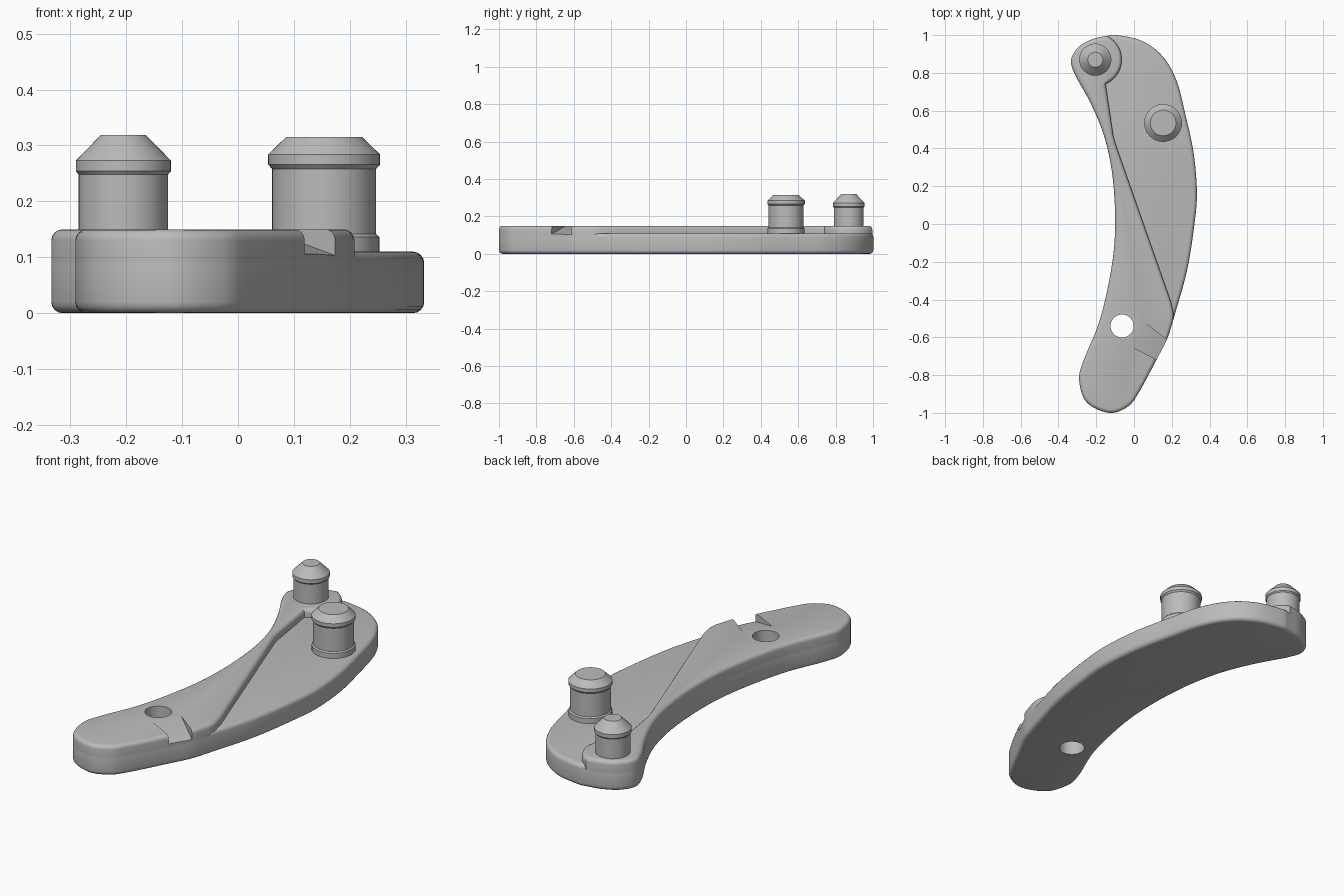
import bpy, bmesh, math
from mathutils import Vector

cube = bpy.data.objects.get("Cube")
if cube:
    bpy.data.objects.remove(cube, do_unlink=True)

grey = bpy.data.materials.new("plain grey")
grey.use_nodes = True
colour = (0.5, 0.5, 0.5, 1)
grey.diffuse_color = colour
grey.node_tree.nodes["Principled BSDF"].inputs["Base Color"].default_value = colour


def spline(points, steps=6):
    """Smooth open path through the points, without the last one."""
    p = [Vector(q) for q in points]
    p = [2 * p[0] - p[1]] + p + [2 * p[-1] - p[-2]]
    path = []
    for a, b, c, d in zip(p, p[1:], p[2:], p[3:]):
        for i in range(steps):
            t = i / steps
            path.append(b + (c - a) * t / 2 + (2 * a - 5 * b + 4 * c - d) * t * t / 2
                        + (3 * b - a - 3 * c + d) * t ** 3 / 2)
    return path


def arc(centre, radius, start, end, steps):
    return [Vector((centre[0] + radius * math.cos(a), centre[1] + radius * math.sin(a)))
            for a in (math.radians(start + (end - start) * i / steps) for i in range(steps))]


def inward(path):
    """Inward normals of a closed counter-clockwise path."""
    result = []
    for i in range(len(path)):
        t = (path[(i + 1) % len(path)] - path[i - 1]).normalized()
        result.append(Vector((-t.y, t.x)))
    return result


def loft(name, path, rings):
    """Closed solid from copies of a path, each ring given as (height, inset)."""
    bm = bmesh.new()
    normals = inward(path)
    loops = [[bm.verts.new((*(p + n * inset), z)) for p, n in zip(path, normals)]
             for z, inset in rings]
    for low, high in zip(loops, loops[1:]):
        for i in range(len(path)):
            j = (i + 1) % len(path)
            bm.faces.new((low[i], low[j], high[j], high[i]))
    bm.faces.new(loops[0][::-1])
    bm.faces.new(loops[-1])
    bmesh.ops.recalc_face_normals(bm, faces=bm.faces)
    mesh = bpy.data.meshes.new(name)
    bm.to_mesh(mesh)
    bm.free()
    mesh.materials.append(grey)
    obj = bpy.data.objects.new(name, mesh)
    bpy.context.collection.objects.link(obj)
    return obj


def smooth(obj, angle=32):
    bpy.ops.object.select_all(action="DESELECT")
    obj.select_set(True)
    bpy.context.view_layer.objects.active = obj
    bpy.ops.object.shade_smooth_by_angle(angle=math.radians(angle))


def cut(obj, cutter):
    bpy.context.view_layer.objects.active = obj
    mod = obj.modifiers.new("cut", "BOOLEAN")
    mod.operation, mod.solver, mod.object = "DIFFERENCE", "EXACT", cutter
    bpy.ops.object.modifier_apply(modifier=mod.name)


def round_over(top, r=0.02, steps=4):
    """Rings of a quarter-round top edge."""
    return [(top - r + r * math.sin(a), r - r * math.cos(a))
            for a in (math.pi / 2 * i / steps for i in range(steps + 1))]


# Curved outline, counter-clockwise: convex edge, then tail and concave edge
convex_edge = spline([(0.206, -0.515), (0.28, -0.25), (0.32, 0), (0.333, 0.17), (0.315, 0.38),
                      (0.272, 0.58), (0.225, 0.76), (0.15, 0.89), (0.04, 0.97),
                      (-0.09, 1), (-0.143, 0.996)])
concave_edge = spline([(-0.143, 0.996), (-0.217, 0.98), (-0.29, 0.94), (-0.333, 0.87),
                       (-0.312, 0.79), (-0.23, 0.64), (-0.16, 0.47), (-0.116, 0.27),
                       (-0.1, 0.02), (-0.116, -0.21), (-0.18, -0.505), (-0.27, -0.73),
                       (-0.29, -0.83), (-0.25, -0.945), (-0.13, -1), (-0.03, -0.965),
                       (0.03, -0.885), (0.12, -0.717), (0.175, -0.61), (0.206, -0.515)])

# Raised area: a diagonal step from the tail to a round pad
step = spline([(0.206, -0.515), (0.208, -0.47), (0.195, -0.41)], 3)
step += [Vector((0.195, -0.41)), Vector((-0.1, 0.43)), Vector((-0.11, 0.47))]
step += arc((-0.205, 0.87), 0.14, -67, 62, 24)

bottom = [(0.02 - z, inset) for z, inset in round_over(0.02)][::-1]
base = loft("base_plate", convex_edge + concave_edge, bottom + round_over(0.11))
raised = loft("raised_plate", step + concave_edge, [(0.09, 0)] + round_over(0.15))

# Through hole and sloping side notch
hole = loft("hole_cutter", arc((-0.063, -0.54), 0.061, 0, 360, 40), [(-0.1, 0), (0.3, 0)])
notch_path = [Vector(p) for p in ((-0.03, -0.64), (0.17, -0.745), (0.21, -0.64), (0.045, -0.515))]
notch = loft("notch_cutter", notch_path, [(0.09, 0), (0.3, 0)])
for i in (0, 3):
    notch.data.vertices[i].co.z = 0.151
for cutter in (hole, notch):
    cutter.hide_render = True
    for plate in (base, raised):
        cut(plate, cutter)
    bpy.data.objects.remove(cutter, do_unlink=True)
for plate in (base, raised):
    smooth(plate)

# Turned pins: (height, radius) profiles
pins = {
    "end_pin": ((-0.205, 0.87), [(0.14, 0.08), (0.248, 0.08), (0.254, 0.085),
                                 (0.273, 0.085), (0.319, 0.04)]),
    "middle_pin": ((0.154, 0.535), [(0.1, 0.099), (0.136, 0.099), (0.142, 0.093), (0.258, 0.093),
                                    (0.266, 0.1), (0.284, 0.1), (0.315, 0.068)]),
}
for name, (centre, profile) in pins.items():
    pin = loft(name, arc(centre, 0.1, 0, 360, 48), [(z, 0.1 - r) for z, r in profile])
    smooth(pin, 20)
